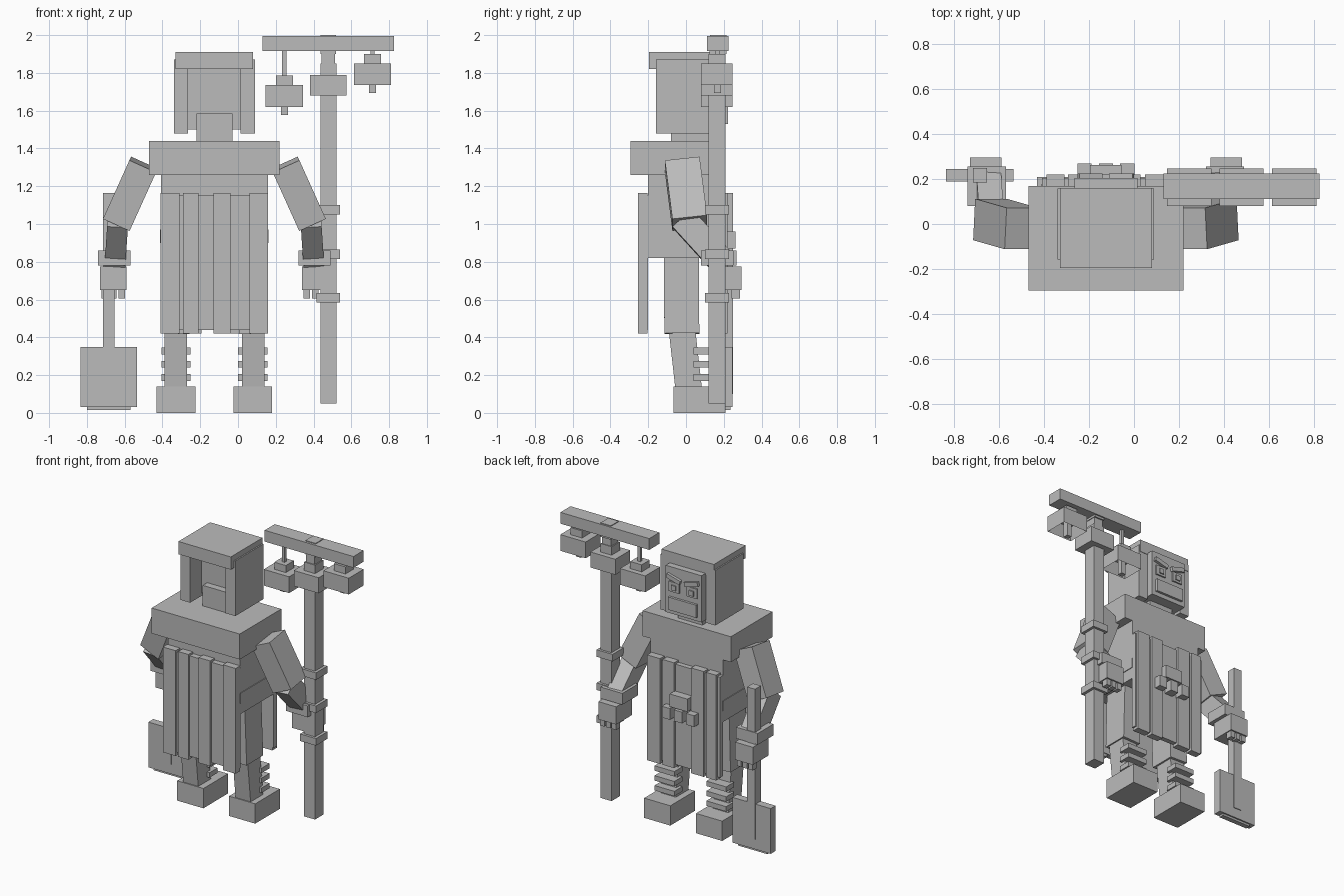
import bpy, bmesh
from mathutils import Matrix, Vector

if "Cube" in bpy.data.objects:
    bpy.data.objects.remove(bpy.data.objects["Cube"], do_unlink=True)

grey = bpy.data.materials.new("plain grey")
grey.use_nodes = True
colour = (0.5, 0.5, 0.5, 1)
grey.diffuse_color = colour
grey.node_tree.nodes["Principled BSDF"].inputs["Base Color"].default_value = colour

BODY = -0.125      # middle plane of the figure
POLE = 0.478       # middle of the lantern pole
SHOVEL = -0.685    # middle of the shovel handle


def finish(name, bm):
    mesh = bpy.data.meshes.new(name)
    bm.to_mesh(mesh)
    bm.free()
    mesh.materials.append(grey)
    obj = bpy.data.objects.new(name, mesh)
    bpy.context.collection.objects.link(obj)
    return obj


def box(name, x, width, y, z, hollow=False):
    """Upright box: middle x, width, then y and z ranges."""
    bm = bmesh.new()
    size = Vector((width, y[1] - y[0], z[1] - z[0]))
    middle = Vector((x, sum(y) / 2, sum(z) / 2))
    bmesh.ops.create_cube(bm, size=1, matrix=Matrix.Translation(middle) @ Matrix.Diagonal(size).to_4x4())
    if hollow:
        # open the underside into a recess
        bm.normal_update()
        floor = [f for f in bm.faces if f.normal.z < -0.9]
        bmesh.ops.inset_region(bm, faces=floor, thickness=0.03)
        bmesh.ops.translate(bm, verts=floor[0].verts, vec=(0, 0, size.z * 0.75))
    return finish(name, bm)


def limb(name, start, end, width, depth):
    """Box whose long axis runs from start to end."""
    a, b = Vector(start), Vector(end)
    along = (b - a).normalized()
    across = Vector((0, 1, 0)).cross(along).normalized()
    turn = Matrix((across, along.cross(across), along)).transposed().to_4x4()
    scale = Matrix.Diagonal((width, depth, (b - a).length, 1))
    bm = bmesh.new()
    bmesh.ops.create_cube(bm, size=1, matrix=Matrix.Translation((a + b) / 2) @ turn @ scale)
    return finish(name, bm)


# Torso, shoulders and belt
box("torso", BODY, 0.565, y=(-0.2, 0.17), z=(0.82, 1.26))
box("shoulders", BODY, 0.69, y=(-0.295, 0.17), z=(1.26, 1.44))
box("belt", BODY, 0.575, y=(-0.205, 0.175), z=(0.9, 0.97))

# Robe panels with raised strips
box("rear_panel", BODY, 0.57, y=(-0.24, -0.2), z=(0.44, 1.15))
box("outer_panel", BODY, 0.57, y=(0.17, 0.205), z=(0.44, 1.15))
for middle, width in ((-0.36, 0.1), (-0.25, 0.08), (-0.085, 0.09), (0.11, 0.1)):
    box("rear_strip", middle, width, y=(-0.255, -0.205), z=(0.42, 1.165))
for middle, width in ((-0.35, 0.08), (-0.243, 0.1), (-0.015, 0.09), (0.1, 0.1)):
    box("outer_strip", middle, width, y=(0.17, 0.22), z=(0.42, 1.165))

# Chest ornament
box("ornament_top", BODY, 0.14, y=(0.2, 0.262), z=(0.87, 0.96))
for i in (-1, 0, 1):
    box("ornament_drop", BODY + i * 0.095, 0.063, y=(0.2, 0.268), z=(0.78, 0.86))

# Head, neck and cap
box("neck", BODY, 0.19, y=(-0.08, 0.13), z=(1.44, 1.585))
box("face", BODY, 0.28, y=(-0.03, 0.205), z=(1.5, 1.83))
box("cap", BODY, 0.41, y=(-0.195, 0.16), z=(1.82, 1.91))
box("mouth", BODY, 0.22, y=(0.2, 0.222), z=(1.53, 1.62))
for side in (-1, 1):
    box("head_flap", BODY + side * 0.177, 0.075, y=(-0.158, 0.157), z=(1.48, 1.87))
    eye = BODY + side * 0.07
    box("eye_socket", eye, 0.08, y=(0.2, 0.215), z=(1.66, 1.73))
    box("pupil", eye, 0.035, y=(0.2, 0.223), z=(1.675, 1.71))
    limb("brow", (eye - side * 0.052, 0.21, 1.742), (eye + side * 0.052, 0.21, 1.77), 0.03, 0.03)

# Arms and legs
for side in (-1, 1):
    def at(offset):
        return BODY + side * offset

    limb("upper_arm", (at(0.375), -0.02, 1.315), (at(0.515), 0.02, 1.005), 0.155, 0.185)
    limb("forearm", (at(0.51), -0.02, 1.03), (at(0.525), 0.19, 0.8), 0.11, 0.14)
    box("cuff", at(0.53), 0.17, y=(0.08, 0.255), z=(0.78, 0.86))
    box("hand", at(0.535), 0.14, y=(0.12, 0.295), z=(0.65, 0.775))
    for i in (-1, 0, 1):
        box("finger", at(0.535 + i * 0.045), 0.034, y=(0.24, 0.285), z=(0.605, 0.66))

    limb("thigh", (at(0.19), -0.025, 0.82), (at(0.203), -0.022, 0.42), 0.14, 0.185)
    limb("shin", (at(0.205), -0.02, 0.43), (at(0.205), 0.015, 0.12), 0.118, 0.14)
    box("foot", at(0.203), 0.205, y=(-0.065, 0.21), z=(0, 0.14))
    for i in range(3):
        low = 0.17 + i * 0.07
        box("shin_plate", at(0.203), 0.155, y=(0.04, 0.13), z=(low, low + 0.035))

# Shovel
box("shovel_handle", SHOVEL, 0.062, y=(0.185, 0.25), z=(0.1, 1.165))
box("shovel_blade", SHOVEL, 0.3, y=(0.19, 0.245), z=(0.03, 0.35))
box("shovel_lip", SHOVEL, 0.23, y=(0.2, 0.235), z=(0.015, 0.04))

# Lantern pole
box("pole", POLE, 0.085, y=(0.118, 0.21), z=(0.05, 1.85))
box("pole_neck", POLE, 0.07, y=(0.125, 0.205), z=(1.84, 1.92))
box("pole_tip", POLE, 0.08, y=(0.128, 0.215), z=(1.9, 2))
box("crossbar", POLE, 0.695, y=(0.112, 0.225), z=(1.915, 1.995))
for low in (0.585, 0.815, 1.05):
    box("pole_band", POLE, 0.125, y=(0.1, 0.227), z=(low, low + 0.05))
box("pole_collar", POLE, 0.195, y=(0.08, 0.247), z=(1.68, 1.79))

# Hanging lanterns
for x, low in ((0.245, 1.62), (0.712, 1.735)):
    box("lantern", x, 0.198, y=(0.08, 0.247), z=(low, low + 0.115), hollow=True)
    box("lantern_cap", x, 0.09, y=(0.12, 0.21), z=(low + 0.11, low + 0.165))
    box("lantern_rod", x, 0.022, y=(0.155, 0.177), z=(low + 0.16, 1.92))
    box("lantern_finial", x, 0.037, y=(0.148, 0.185), z=(low - 0.042, low + 0.1))
